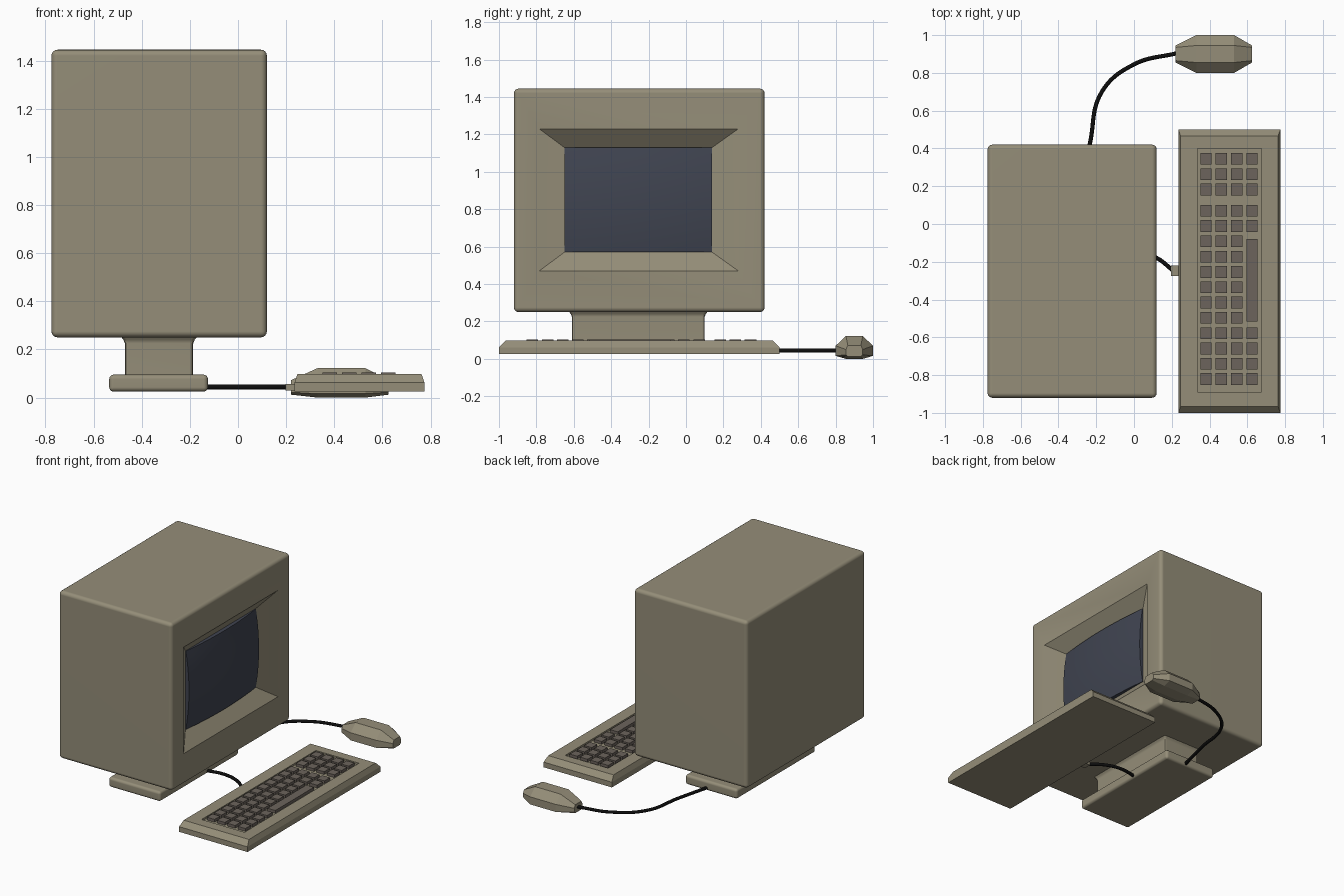
import bpy, bmesh

if "Cube" in bpy.data.objects:
    bpy.data.objects.remove(bpy.data.objects["Cube"])


def material(name, rgb):
    m = bpy.data.materials.new(name)
    m.diffuse_color = (*rgb, 1)
    m.use_nodes = True
    m.node_tree.nodes["Principled BSDF"].inputs["Base Color"].default_value = m.diffuse_color
    return m


CASE = material("case_beige", (0.30, 0.27, 0.19))
KEYS = material("key_brown", (0.15, 0.127, 0.107))
GLASS = material("screen_glass", (0.051, 0.058, 0.082))
BLACK = material("cable_black", (0.004, 0.004, 0.004))


def finish(bm, name, mat, smooth=False):
    bmesh.ops.recalc_face_normals(bm, faces=bm.faces)
    me = bpy.data.meshes.new(name)
    bm.to_mesh(me)
    bm.free()
    me.materials.append(mat)
    ob = bpy.data.objects.new(name, me)
    bpy.context.collection.objects.link(ob)
    if smooth:
        bpy.ops.object.select_all(action='DESELECT')
        ob.select_set(True)
        bpy.context.view_layer.objects.active = ob
        bpy.ops.object.shade_smooth_by_angle(angle=0.62)
        ob.modifiers.new("normals", 'WEIGHTED_NORMAL').keep_sharp = True
    return ob


def add_box(bm, x0, x1, y0, y1, z0, z1, bevel=0, seg=4):
    vs = bmesh.ops.create_cube(bm, size=1)["verts"]
    for v in vs:
        v.co = (x1 if v.co.x > 0 else x0, y1 if v.co.y > 0 else y0, z1 if v.co.z > 0 else z0)
    if bevel:
        bmesh.ops.bevel(bm, geom=list(bm.edges), offset=bevel, segments=seg,
                        profile=0.5, affect='EDGES')


def loft(bm, rings):
    """Skin equal-length rings of points and cap both ends."""
    loops = [[bm.verts.new(p) for p in r] for r in rings]
    n = len(loops[0])
    for a, b in zip(loops, loops[1:]):
        for i in range(n):
            j = (i + 1) % n
            bm.faces.new((a[i], a[j], b[j], b[i]))
    bm.faces.new(loops[0])
    bm.faces.new(loops[-1])


def rect(x0, x1, y0, y1, z):
    return [(x0, y0, z), (x1, y0, z), (x1, y1, z), (x0, y1, z)]


# monitor case: rounded box, +x face stepped inwards to a sloping bezel
Y0, Y1, Z0, Z1 = -0.65, 0.14, 0.57, 1.13
bm = bmesh.new()
add_box(bm, -0.775, 0.12, -0.92, 0.42, 0.25, 1.445, 0.025)
face = max((f for f in bm.faces if f.normal.x > 0.99), key=lambda f: f.calc_area())
for x, y0, y1, z0, z1 in ((0.12, -0.785, 0.28, 0.47, 1.23), (0.04, Y0, Y1, Z0, Z1)):
    face = bmesh.ops.extrude_discrete_faces(bm, faces=[face])["faces"][0]
    c = face.calc_center_median()
    for v in face.verts:
        v.co = (x, y1 if v.co.y > c.y else y0, z1 if v.co.z > c.z else z0)
finish(bm, "monitor_case", CASE, True)

# bulging screen with a skirt back to the bezel
bm = bmesh.new()
bmesh.ops.create_grid(bm, x_segments=12, y_segments=12, size=1)
for v in bm.verts:
    u, w = v.co.x, v.co.y
    v.co = (0.043 + 0.025 * (2 - u * u - w * w),
            (Y0 + Y1) / 2 + u * (Y1 - Y0) / 2, (Z0 + Z1) / 2 + w * (Z1 - Z0) / 2)
rim = bmesh.ops.extrude_edge_only(bm, edges=[e for e in bm.edges if e.is_boundary])
for v in rim["geom"]:
    if isinstance(v, bmesh.types.BMVert):
        v.co.x = 0.038
finish(bm, "screen", GLASS, True)

# stand neck: flared where it meets the case
bm = bmesh.new()
rings = []
for z, d in ((0.08, 0), (0.225, 0), (0.24, 0.006), (0.255, 0.018)):
    a, b, c = 0.142 + d, 0.355 + d, 0.015
    half = [(a, -b + c), (a, b - c), (a - c * 0.3, b - c * 0.3), (a - c, b),
            (-a + c, b), (-a + c * 0.3, b - c * 0.3)]
    rings.append([(-0.328 + s * x, -0.255 + s * y, z) for s in (1, -1) for x, y in half])
loft(bm, rings)
finish(bm, "stand_neck", CASE, True)

# stand base
bm = bmesh.new()
add_box(bm, -0.535, -0.125, -0.70, 0.19, 0.025, 0.095, 0.018)
finish(bm, "stand_base", CASE, True)

# keyboard body with chamfered rim and sunken key panel
bm = bmesh.new()
loft(bm, [rect(0.235, 0.775, -1, 0.5, 0.025), rect(0.235, 0.775, -1, 0.5, 0.062),
          rect(0.247, 0.762, -0.965, 0.465, 0.098), rect(0.335, 0.675, -0.89, 0.40, 0.098),
          rect(0.335, 0.675, -0.89, 0.40, 0.084)])
finish(bm, "keyboard_body", CASE)

# keys: four columns, a gap after the third row, one long bar
bm = bmesh.new()
rows = [0.345 - 0.081 * i for i in range(3)] + [0.07 - 0.081 * i for i in range(12)]
for col in range(4):
    x = 0.381 + 0.0813 * col
    for i, y in enumerate(rows):
        if col == 3 and 5 <= i <= 10:
            continue
        add_box(bm, x - 0.03, x + 0.03, y - 0.031, y + 0.031, 0.08, 0.104)
add_box(bm, 0.595, 0.655, -0.515, -0.08, 0.08, 0.104)
finish(bm, "keys", KEYS)

# keyboard plug
bm = bmesh.new()
add_box(bm, 0.197, 0.24, -0.275, -0.22, 0.03, 0.057)
finish(bm, "keyboard_plug", CASE)

# mouse: faceted body lofted along x
bm = bmesh.new()
rings = []
for x, wide, flat, z0, z1, z2, z3 in ((0.22, 0.045, 0.035, 0.012, 0.022, 0.05, 0.072),
                                      (0.33, 0.10, 0.045, 0.0, 0.016, 0.07, 0.122),
                                      (0.53, 0.10, 0.045, 0.0, 0.016, 0.07, 0.122),
                                      (0.625, 0.045, 0.035, 0.012, 0.022, 0.05, 0.072)):
    side = [(flat, z0), (wide, z1), (wide, z2), (flat, z3)]
    rings.append([(x, 0.9 + y, z) for y, z in side] + [(x, 0.9 - y, z) for y, z in reversed(side)])
loft(bm, rings)
finish(bm, "mouse", CASE)


# cables
def cable(name, pts):
    cu = bpy.data.curves.new(name, 'CURVE')
    cu.dimensions = '3D'
    cu.bevel_depth = 0.011
    cu.bevel_resolution = 2
    cu.use_fill_caps = True
    sp = cu.splines.new('BEZIER')
    sp.bezier_points.add(len(pts) - 1)
    for bp, (x, y) in zip(sp.bezier_points, pts):
        bp.co = (x, y, 0.044)
        bp.handle_left_type = bp.handle_right_type = 'AUTO'
    cu.materials.append(BLACK)
    bpy.context.collection.objects.link(bpy.data.objects.new(name, cu))


cable("mouse_cable", [(-0.30, 0.16), (-0.235, 0.42), (-0.17, 0.70), (0.0, 0.845), (0.23, 0.905)])
cable("keyboard_cable", [(-0.15, -0.165), (0.0, -0.145), (0.12, -0.18), (0.205, -0.245)])
